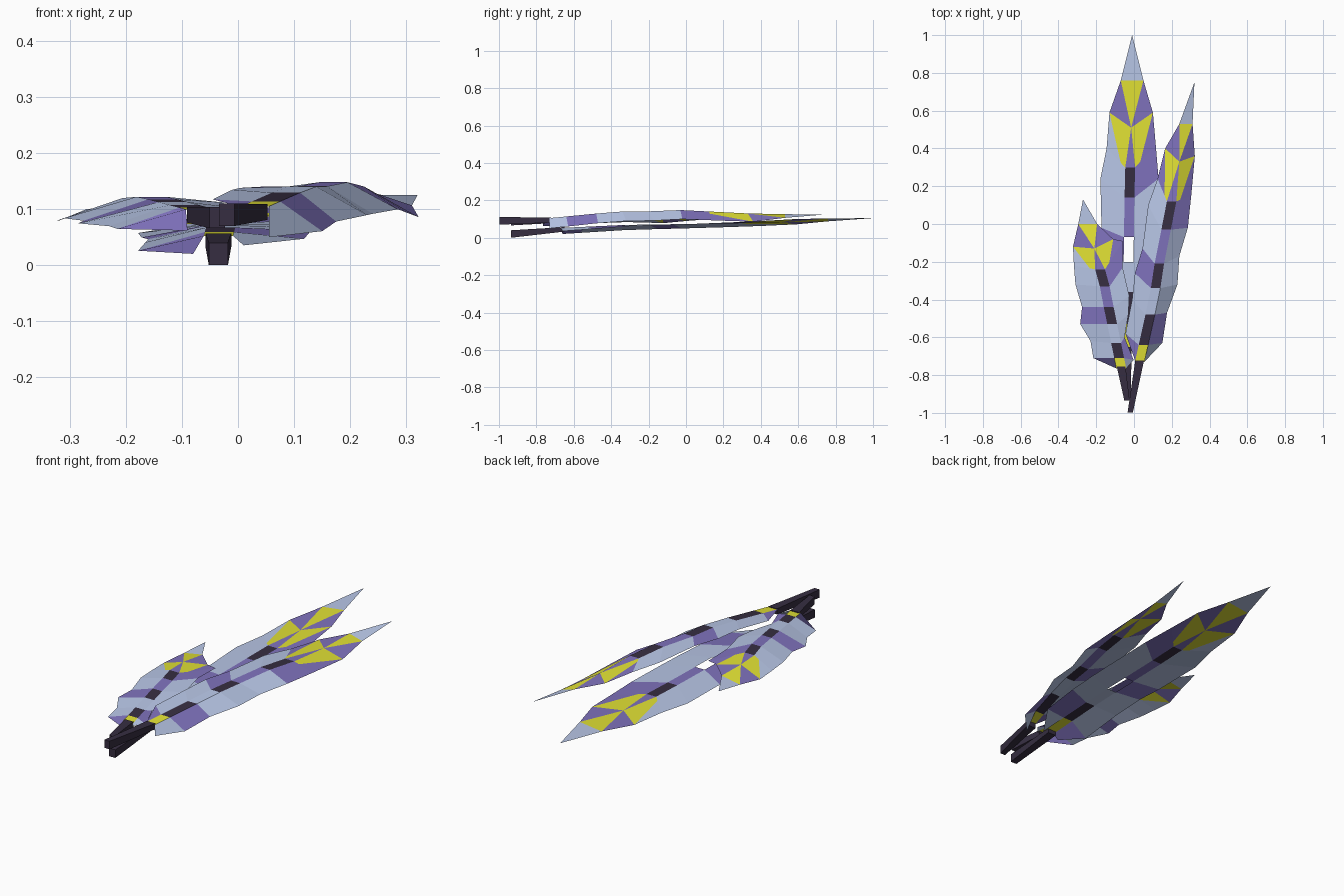
import bpy
import bmesh
from mathutils import Vector

cube = bpy.data.objects.get("Cube")
if cube:
    bpy.data.objects.remove(cube, do_unlink=True)


def material(name, colour):
    mat = bpy.data.materials.new(name)
    mat.use_nodes = True
    mat.diffuse_color = (*colour, 1)
    mat.node_tree.nodes["Principled BSDF"].inputs["Base Color"].default_value = (*colour, 1)
    return mat


# Letters used in the colour patterns: light, purple, yellow, dark
LETTERS = "LPYD"
MATERIALS = [
    material("pale_blue_grey", (.5, .59, .83)),
    material("purple", (.215, .17, .51)),
    material("yellow", (.76, .76, .035)),
    material("dark_plum", (.037, .027, .053)),
]


def spine_point(spine, y):
    """Point on the central shaft at depth y."""
    for (y0, x0, z0), (y1, x1, z1) in zip(spine, spine[1:]):
        if y <= y1 or y1 == spine[-1][0]:
            t = (y - y0) / (y1 - y0)
            return Vector((x0 + (x1 - x0) * t, y, z0 + (z1 - z0) * t))


def finish(name, bm):
    mesh = bpy.data.meshes.new(name)
    bm.to_mesh(mesh)
    bm.free()
    for mat in MATERIALS:
        mesh.materials.append(mat)
    obj = bpy.data.objects.new(name, mesh)
    bpy.context.collection.objects.link(obj)


def build_vane(name, spine, droop, half, tip, shoulders, apex_y, outer, rows):
    """Thin ridged vane: a fan pattern at the tip, then rows of left, shaft and right panels.

    droop holds (at the base, at the tip) for each side."""
    bm = bmesh.new()

    def panel(points, letter):
        if letter in LETTERS:
            face = bm.faces.new([bm.verts.new(p) for p in points])
            face.normal_update()
            if face.normal.z < 0:
                face.normal_flip()
            face.material_index = LETTERS.index(letter)

    def edge(x, y, side, share=1):
        base, end = droop[side]
        t = (y - spine[0][0]) / (spine[-1][0] - spine[0][0])
        return Vector((x, y, spine_point(spine, y).z - share * (base + (end - base) * t)))

    def ribs(row):
        y, left_x, left_y, right_x, right_y, _ = row
        centre = spine_point(spine, y)
        offset = Vector((half, 0, 0))
        return [edge(left_x, left_y, 0), centre - offset,
                centre + offset, edge(right_x, right_y, 1)]

    # Shaft and barb panels
    for upper, lower in zip(rows, rows[1:]):
        a, b = ribs(upper), ribs(lower)
        for i, letter in enumerate(upper[-1]):
            panel([a[i], b[i], b[i + 1], a[i + 1]], letter)

    # Fan pattern round the apex
    apex = spine_point(spine, apex_y)
    end = spine_point(spine, tip[1])
    end.x = tip[0]
    first = ribs(rows[0])
    high = []
    for side in (0, 1):
        high_x, high_y, low_x, low_y = shoulders[side]
        top = edge(high_x, high_y, side, .5)
        high.append(top)
        low = edge(low_x, low_y, side)
        rim, shaft = (first[0], first[1]) if side == 0 else (first[3], first[2])
        middle = shaft.lerp(rim, .25)
        panel([top, low, apex], "P")
        panel([low, middle, shaft, apex], "Y")
        panel([low, rim, middle], outer[side])
    panel([first[1], first[2], apex], "P")
    panel([high[0], apex, high[1]], "Y")
    panel([high[0], high[1], end], "L")

    bmesh.ops.remove_doubles(bm, verts=bm.verts, dist=.0005)
    finish(name, bm)


def build_quill(name, start, end, size_start, size_end):
    """Tapered four-sided shaft below the vane."""
    bm = bmesh.new()
    rings = []
    for centre, (w, h) in ((start, size_start), (end, size_end)):
        rings.append([bm.verts.new(Vector(centre) + Vector((sx * w, 0, sz * h)))
                      for sx, sz in ((-1, -1), (1, -1), (1, 1), (-1, 1))])
    for i in range(4):
        j = (i + 1) % 4
        bm.faces.new((rings[0][i], rings[0][j], rings[1][j], rings[1][i]))
    for ring in rings:
        bm.faces.new(ring)
    bmesh.ops.recalc_face_normals(bm, faces=bm.faces)
    for face in bm.faces:
        face.material_index = LETTERS.index("D")
    finish(name, bm)


# Long middle feather, lying lowest; one shaft panel is left open
middle_spine = [(-.68, -.035, .052), (-.3, -.03, .07), (.1, -.025, .074),
                (.51, -.015, .082), (1, -.01, .105)]
build_vane(
    "middle_feather_vane", middle_spine, ((.033, .008), (.018, -.025)), .026, (-.01, 1),
    [(-.07, .76, -.13, .59), (.05, .76, .1, .59)], .51, "LP",
    [(.3, -.145, .4, .115, .42, "LDP"),
     (.14, -.178, .24, .13, .24, "LPL"),
     (-.07, -.172, -.02, .135, 0, "P L"),
     (-.2, -.16, -.15, .135, -.15, "LLL"),
     (-.36, -.165, -.33, .13, -.3, "LDP"),
     (-.53, -.178, -.57, .118, -.5, "PYL"),
     (-.67, -.08, -.66, .01, -.66, "")])
build_quill("middle_feather_quill", (-.035, -.935, .02), (-.035, -.65, .045),
            (.017, .02), (.023, .012))

# Left-hand long feather, lying on top
left_spine = [(-.73, .03, .105), (-.37, .11, .14), (-.17, .14, .141), (-.03, .17, .148),
              (.33, .24, .13), (.75, .32, .125)]
build_vane(
    "left_feather_vane", left_spine, ((.002, .004), (.055, .04)), .025, (.32, .75),
    [(.24, .53, .165, .4), (.31, .53, .322, .36)], .33, "PP",
    [(.12, .125, .24, .303, .15, "LDP"),
     (-.03, .075, .1, .285, -.02, "LPL"),
     (-.21, .045, -.13, .24, -.17, "PDL"),
     (-.34, .005, -.26, .23, -.32, "LLL"),
     (-.48, -.01, -.4, .175, -.47, "LDP"),
     (-.64, -.045, -.58, .15, -.63, "PYL"),
     (-.73, .005, -.72, .055, -.73, "")])
build_quill("left_feather_quill", (-.02, -.998, .09), (.03, -.722, .095),
            (.014, .02), (.023, .014))

# Short right-hand feather, lying on top
right_spine = [(-.76, -.068, .1), (-.45, -.132, .117), (-.33, -.155, .122),
               (-.13, -.21, .117), (.13, -.27, .1)]
build_vane(
    "right_feather_vane", right_spine, ((.038, .038), (.014, .0)), .026, (-.27, .13),
    [(-.295, 0, -.323, -.12), (-.195, 0, -.11, -.08)], -.13, "LP",
    [(-.24, -.318, -.22, -.06, -.09, "LDP"),
     (-.33, -.31, -.32, -.06, -.23, "LPL"),
     (-.44, -.275, -.44, -.025, -.38, "PDL"),
     (-.53, -.285, -.53, -.03, -.48, "LLL"),
     (-.63, -.23, -.62, -.05, -.6, "LDP"),
     (-.71, -.215, -.71, -.002, -.72, "PYL"),
     (-.765, -.09, -.765, -.045, -.76, "")])
build_quill("right_feather_quill", (-.037, -.935, .085), (-.068, -.755, .09),
            (.014, .019), (.023, .014))
